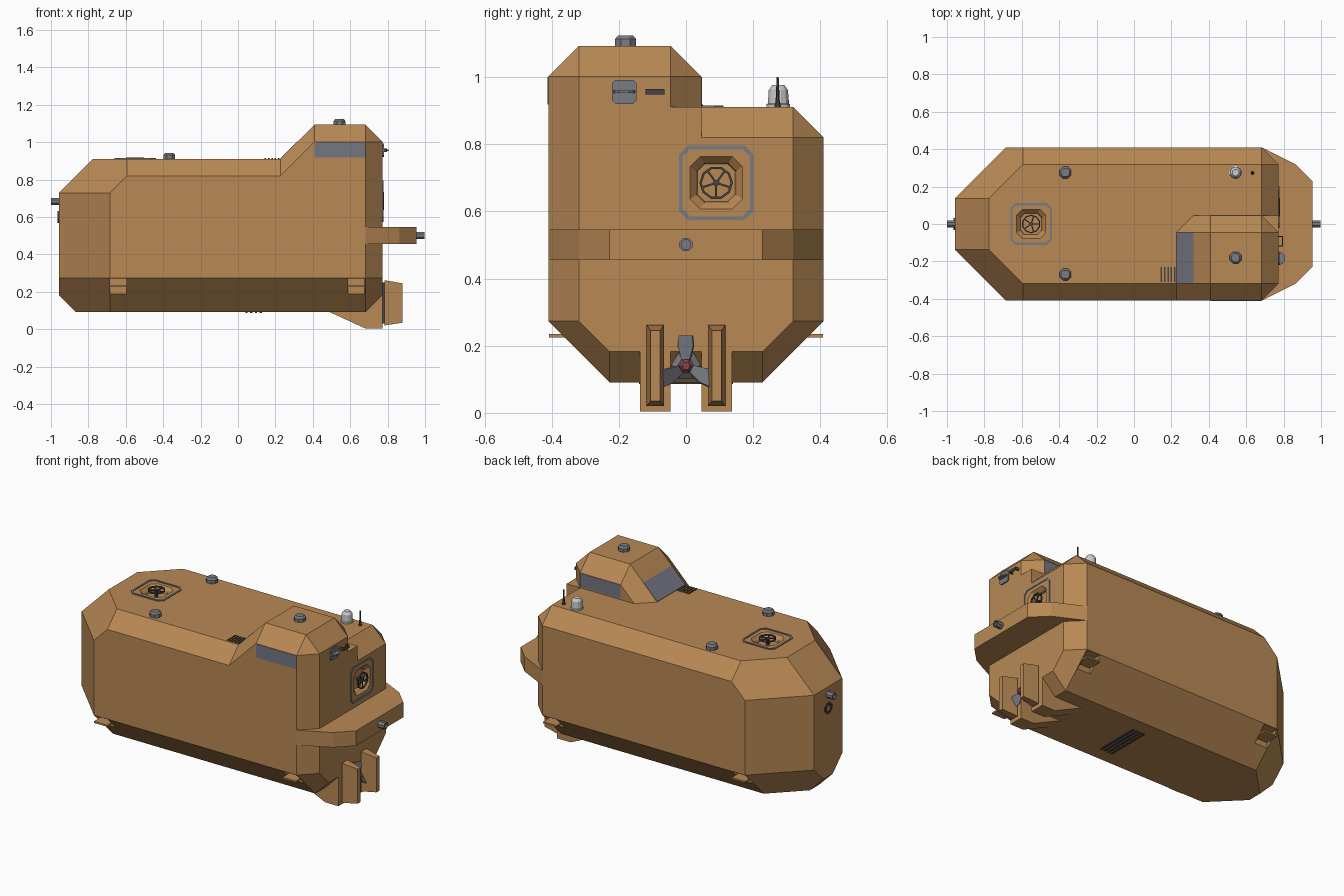
import bpy, bmesh
from math import sin, cos, pi, radians
from itertools import combinations
from mathutils import Matrix, Vector

if "Cube" in bpy.data.objects:
    bpy.data.objects.remove(bpy.data.objects["Cube"])

U = 0.0911                       # hull grid step
GRID = Matrix.Translation((0.773, 0, 0)) @ Matrix.Scale(U, 4)
TO_X = Matrix.Rotation(pi / 2, 4, 'Y')   # local z -> +x
T = lambda x, y, z: Matrix.Translation((x, y, z))


def material(name, rgb):
    m = bpy.data.materials.new(name)
    m.diffuse_color = (*rgb, 1)
    m.use_nodes = True
    m.node_tree.nodes["Principled BSDF"].inputs["Base Color"].default_value = m.diffuse_color
    return m


TAN = material("tan_paint", (0.48, 0.25, 0.09))
GLASS = material("window_glass", (0.18, 0.18, 0.23))
DARK = material("dark_metal", (0.06, 0.06, 0.065))
STEEL = material("steel", (0.19, 0.2, 0.23))
RED = material("red_hub", (0.25, 0.06, 0.08))


def finish(name, bm, mat):
    bmesh.ops.recalc_face_normals(bm, faces=bm.faces)
    me = bpy.data.meshes.new(name)
    bm.to_mesh(me)
    bm.free()
    ob = bpy.data.objects.new(name, me)
    bpy.context.collection.objects.link(ob)
    if mat:
        me.materials.append(mat)
    return ob


def loft(name, rings, m=Matrix(), mat=STEEL, cyclic=False):
    bm = bmesh.new()
    vs = [[bm.verts.new(m @ Vector(p)) for p in r] for r in rings]
    for a, b in zip(vs, vs[1:] + (vs[:1] if cyclic else [])):
        for i in range(len(a)):
            j = (i + 1) % len(a)
            bm.faces.new((a[i], a[j], b[j], b[i]))
    if not cyclic:
        bm.faces.new(vs[0][::-1])
        bm.faces.new(vs[-1])
    return finish(name, bm, mat)


def circ(r, z, n=8):
    return [(r * cos(2 * pi * (i + .5) / n), r * sin(2 * pi * (i + .5) / n), z) for i in range(n)]


def square(h, c, z):             # square with cut corners
    k = h - c
    return [(h, -k, z), (h, k, z), (k, h, z), (-k, h, z),
            (-h, k, z), (-h, -k, z), (-k, -h, z), (k, -h, z)]


def box(name, lo, hi, m=Matrix(), mat=TAN):
    (a, b, c), (d, e, f) = lo, hi
    return loft(name, [[(a, b, z), (d, b, z), (d, e, z), (a, e, z)] for z in (c, f)], m, mat)


def solid(name, lo, hi, cuts):
    """Convex block in grid units: box trimmed by planes ax+by+cz<=d."""
    planes = list(cuts)
    for i in range(3):
        n = [0, 0, 0]
        n[i] = 1
        planes += [(*n, hi[i]), (*[-v for v in n], -lo[i])]
    pts = set()
    for tri in combinations(planes, 3):
        A = Matrix([p[:3] for p in tri])
        if abs(A.determinant()) < 1e-6:
            continue
        p = A.inverted() @ Vector([q[3] for q in tri])
        if all(p.dot(Vector(q[:3])) <= q[3] + 1e-4 for q in planes):
            pts.add(tuple(round(v, 3) + 0.0 for v in p))
    bm = bmesh.new()
    for p in sorted(pts):
        bm.verts.new(GRID @ Vector(p))
    bmesh.ops.convex_hull(bm, input=bm.verts[:])
    bmesh.ops.dissolve_limit(bm, angle_limit=0.01, verts=bm.verts[:], edges=bm.edges[:])
    return finish(name, bm, TAN)


# Hull
cuts = [(-1, 0, 1, 27), (-1, 0, -1, 17), (1, 0, 1, 9), (1, 0, -1, -2)]
for s in (-1, 1):
    cuts += [(0, s, 1, 13.5), (0, s, -1, 1.5), (-1, s, 0, 20.5), (-1, s, 1, 28.5),
             (-1, s, -1, 17.5), (1, s, 0, 3.5), (1, s, 1, 12.5), (1, s, -1, 0.5)]
hull = solid("hull", (-19, -4.5, 1), (0, 4.5, 10), cuts)

# Cabin
solid("cabin", (-6, -4.5, 9), (0, 0.5, 12),
      [(0, -1, 1, 15.5), (0, 1, 1, 11.5), (-1, 0, 1, 16), (-1, -1, 1, 19.5), (-1, 1, 1, 15.5),
       (1, 1, 0, -0.5), (1, -1, 0, 3.5), (1, 0, 1, 11), (1, -1, 1, 14.5), (1, 1, 1, 10.5)])
box("cabin_corner_base", (-1.5, -0.5, 9), (0, 0.5, 10), GRID)

# Cabin windows
for name, y in (("front_window", -4.5), ("back_window", 0.5)):
    box(name, (-4, y - .02, 10.08), (-1, y + .02, 10.98), GRID, GLASS)
loft("windscreen", [[(-6, y, 10 + o), (-5, y, 11 + o), (-5, y, 11 - .05), (-6, y, 10 - .05)]
                    for y in (-3.45, -0.5) for o in (.03,)], GRID, GLASS)

# Hatches: recess, frame and hand wheel
cutters = []
for tag, m in (("top", T(-0.55, 0, 10 * U)), ("rear", T(0.773, 0.09, 0.685) @ TO_X)):
    cutters.append(loft(tag + "_recess", [square(.056, .022, -.035), square(.06, .024, -.02),
                                          square(.078, .03, 0), square(.078, .03, .02)], m, TAN))
    loft(tag + "_hatch_frame", [square(.111, .026, -.002), square(.111, .026, .004),
                                square(.1, .022, .004), square(.1, .022, -.002)], m, STEEL, True)
    loft(tag + "_hatch_wheel", [circ(.05, 0, 10), circ(.05, .008, 10),
                                circ(.043, .008, 10), circ(.043, 0, 10)], m, DARK, True)
    loft(tag + "_hatch_post", [circ(.01, -.036), circ(.01, .008)], m, DARK)
    for i in range(5):
        box(tag + "_hatch_spoke", (.006, -.003, .001), (.046, .003, .006),
            m @ Matrix.Rotation(2 * pi * i / 5, 4, 'Z'), DARK)

# Foot step niches in the lower chamfers
for x in (-0.685, 0.587):
    for s in (-1, 1):
        y = sorted((s * 0.322, s * 0.5))
        cutters.append(box("step_niche", (x, y[0], 0.188), (x + .09, y[1], 0.271)))
        y = sorted((s * 0.315, s * 0.408))
        box("foot_step", (x, y[0], 0.225), (x + .09, y[1], 0.235))

bpy.context.view_layer.objects.active = hull
for c in cutters:
    c.hide_render = True
    mod = hull.modifiers.new("cut", 'BOOLEAN')
    mod.operation, mod.object, mod.solver = 'DIFFERENCE', c, 'EXACT'
    bpy.ops.object.modifier_apply(modifier=mod.name)
    bpy.data.objects.remove(c)

# Stern platform
plan = [(-1, -4.5), (1, -3.5), (2, -2.5), (2, 2.5), (1, 3.5), (-1, 4.5)]
loft("stern_platform", [[(x, y, z) for x, y in plan] for z in (5, 6)], GRID, TAN)

# Skegs and rudders
skeg = [(-3.1, 1), (-1, .04), (0, .04), (0, 2), (-2, 2)]
blade = [(.783, .262), (.88, .245), (.88, .035), (.783, .02)]
for s in (-1, 1):
    loft("skeg", [[(x, s * y, z) for x, z in skeg] for y in (.5, 1.5)], GRID, TAN)
    loft("rudder", [[(x, s * .091 + k * (.026 if x < .8 else .014), z) for x, z in blade]
                    for k in (-1, 1)], mat=TAN)
    box("rudder_hinge", (.765, s * .091 - .012, .03), (.79, s * .091 + .012, .25), mat=DARK)

# Propeller
P = T(0.77, 0, 0.14)
loft("propeller_bearing", [circ(.045, -.08, 6), circ(.045, .005, 6), circ(.025, .02, 6)], P @ TO_X)
loft("propeller_hub", [circ(.022, .015, 6), circ(.022, .05, 6), circ(.012, .062, 6)], P @ TO_X, RED)
for i in range(3):
    rings = []
    for z, w in ((.012, .012), (.06, .028), (.09, .024)):
        p, t = radians(35), .003
        d, n = Vector((sin(p), cos(p), 0)), Vector((cos(p), -sin(p), 0)) * t
        rings.append([Vector((.033, 0, z)) + a * w * d + b * n
                      for a, b in ((-1, -1), (1, -1), (1, 1), (-1, 1))])
    loft("propeller_blade", rings, P @ Matrix.Rotation(2 * pi * i / 3, 4, 'X'))

# Bow and stern nozzles
for name, m in (("stern_nozzle", T(.95, 0, .501) @ TO_X),
                ("bow_nozzle", T(-.953, 0, .683) @ TO_X.inverted())):
    loft(name, [circ(.021, 0), circ(.021, .047), circ(.015, .047), circ(.015, .035)], m)
loft("bow_port", [circ(.035, 0), circ(.035, .006), circ(.022, .006), circ(.022, 0)],
     T(-.958, 0, .6) @ TO_X.inverted(), DARK, True)

# Roof caps, beacon and aerial
for x, y, z in ((-.367, .275, 10), (-.367, -.27, 10), (.543, -.18, 12)):
    loft("roof_cap", [circ(.034, -.005), circ(.034, .02), circ(.024, .031)], T(x, y, z * U))
loft("beacon", [circ(.036, 0, 12), circ(.036, .008, 12), circ(.032, .01, 12),
                circ(.03, .05, 12), circ(.018, .066, 12)], T(.543, .275, 10 * U), None)
loft("aerial", [circ(.01, 0, 6), circ(.006, .02, 6), circ(.003, .09, 6)],
     T(.633, .273, 10 * U), DARK)

# Cabin rear lamp with brim, and handle
loft("rear_lamp", [square(.036, .01, -.002), square(.036, .01, .007)], T(.773, -.184, .956) @ TO_X)
loft("lamp_brim", [[(0, -.034, z), (.02, -.03, z), (.032, -.015, z), (.032, .015, z),
                    (.02, .03, z), (0, .034, z)] for z in (-.004, .004)], T(.773, -.184, .956))
for y in (-.12, -.07):
    box("handle_arm", (.77, y, .948), (.797, y + .006, .965), mat=DARK)
box("handle_bar", (.791, -.12, .948), (.797, -.064, .965), mat=DARK)

# Deck and belly vents
for i in range(5):
    x = .142 + i * .018
    box("deck_vent_slat", (x, -.31, .905), (x + .008, -.23, .915), mat=DARK)
for i in range(4):
    x = .04 + i * .025
    box("belly_vent_slat", (x, -.14, .086), (x + .012, .14, .095), mat=DARK)
